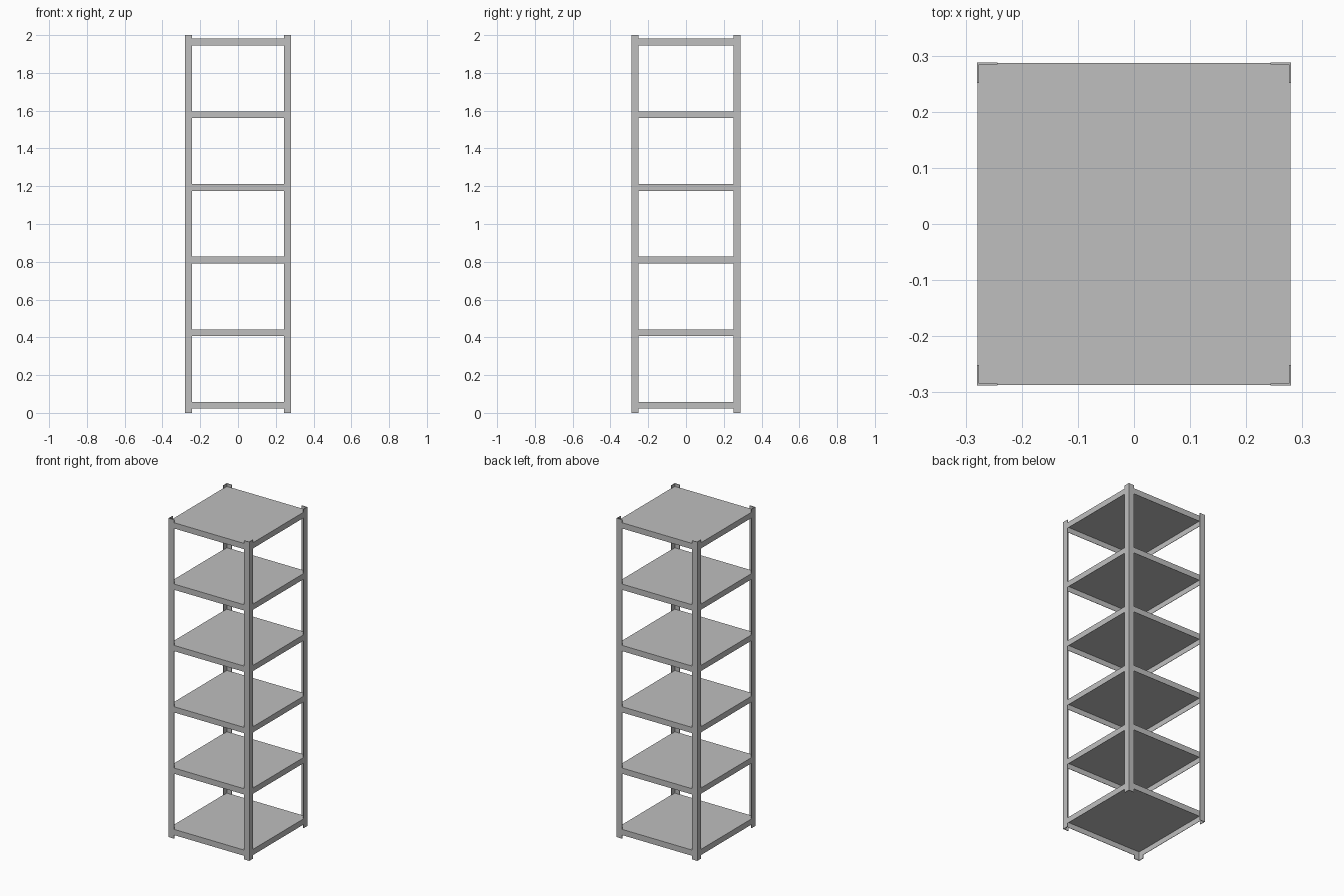
import bpy, bmesh

if "Cube" in bpy.data.objects:
    bpy.data.objects.remove(bpy.data.objects["Cube"])

HX, HY = 0.28, 0.288      # half width and half depth
POST_W, POST_T = 0.037, 0.004
LIP_H, SHEET = 0.036, 0.003
INSET = 0.001             # shelves sit just inside the posts

grey = bpy.data.materials.new("grey metal")
grey.diffuse_color = (0.52, 0.52, 0.52, 1)
grey.use_nodes = True
grey.node_tree.nodes["Principled BSDF"].inputs["Base Color"].default_value = grey.diffuse_color


def finish(name, bm):
    bmesh.ops.recalc_face_normals(bm, faces=bm.faces)
    mesh = bpy.data.meshes.new(name)
    bm.to_mesh(mesh)
    bm.free()
    mesh.materials.append(grey)
    obj = bpy.data.objects.new(name, mesh)
    bpy.context.collection.objects.link(obj)
    return obj


# L-section corner post, extruded upwards from its profile
def corner_post(name, sx, sy):
    w, t = POST_W, POST_T
    profile = [(0, 0), (w, 0), (w, t), (t, t), (t, w), (0, w)]
    bm = bmesh.new()
    face = bm.faces.new([bm.verts.new((sx * (HX - a), sy * (HY - b), 0)) for a, b in profile])
    top = bmesh.ops.extrude_face_region(bm, geom=[face])["geom"]
    bmesh.ops.translate(bm, verts=[v for v in top if isinstance(v, bmesh.types.BMVert)], vec=(0, 0, 2))
    finish(name, bm)


# Sheet tray: flat top with a folded lip on all four sides, open below
def shelf(name, top_z):
    bm = bmesh.new()
    bmesh.ops.create_cube(bm, size=1)
    for v in bm.verts:
        v.co.x *= 2 * (HX - INSET)
        v.co.y *= 2 * (HY - INSET)
        v.co.z = top_z + (v.co.z - 0.5) * LIP_H
    bm.normal_update()
    bottom = min(bm.faces, key=lambda f: f.normal.z)
    bmesh.ops.inset_region(bm, faces=[bottom], thickness=SHEET)
    inner = bmesh.ops.extrude_face_region(bm, geom=[bottom])["geom"]
    bmesh.ops.translate(bm, verts=[v for v in inner if isinstance(v, bmesh.types.BMVert)],
                        vec=(0, 0, LIP_H - SHEET))
    if bottom.is_valid:
        bmesh.ops.delete(bm, geom=[bottom], context='FACES_ONLY')
    finish(name, bm)


for side, sx in (("left", -1), ("right", 1)):
    for end, sy in (("front", -1), ("back", 1)):
        corner_post(f"{end}_{side}_post", sx, sy)

for i in range(6):
    shelf(f"shelf_{i + 1}", 0.058 + 0.3846 * i)
